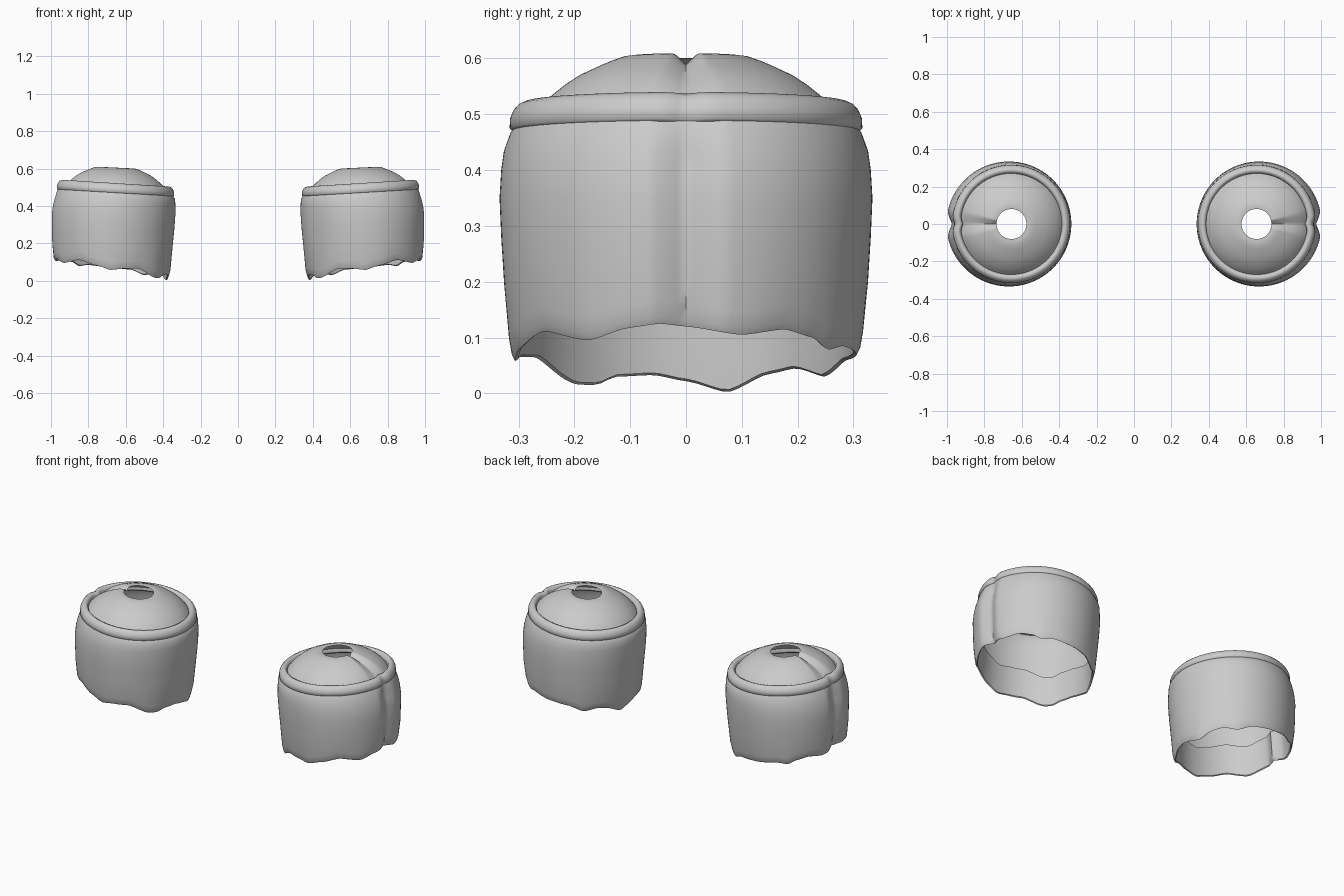
import bpy, bmesh, math

if "Cube" in bpy.data.objects:
    bpy.data.objects.remove(bpy.data.objects["Cube"])

SEG = 120
grey = bpy.data.materials.new("plain_grey")
grey.diffuse_color = (0.6, 0.6, 0.6, 1)
grey.use_nodes = True
grey.node_tree.nodes["Principled BSDF"].inputs["Base Color"].default_value = grey.diffuse_color

# ragged hem height by angle in degrees (0 = outer side)
HEM = [(0, .12), (19, .105), (35, .115), (48, .10), (56, .078), (66, .085),
       (90, .07), (110, .06), (126, .03), (140, .045), (151, .035), (166, .002),
       (180, .022), (191, .033), (204, .03), (212, .015), (220, .016), (242, .065),
       (258, .065), (270, .058), (283, .08), (304, .112), (325, .095),
       (341, .118), (351, .125), (360, .12)]


def hem(a):
    d = math.degrees(a) % 360
    for (a0, z0), (a1, z1) in zip(HEM, HEM[1:]):
        if a0 <= d <= a1:
            t = (d - a0) / (a1 - a0)
            t = .5 * t + .5 * t * t * (3 - 2 * t)
            return z0 + (z1 - z0) * t


def crease(a, width):
    """1 in the middle of the outer side, falling to 0 at the given angle."""
    d = abs((a + math.pi) % (2 * math.pi) - math.pi)
    return max(0, 1 - d / width)


def tilt(a):
    return .018 * math.cos(a)


def lathe(name, rows, point, closed=False, smooth=40):
    """Sweep profile rows around the cup, then mirror it to the other side."""
    bm = bmesh.new()
    rings = []
    for row in rows:
        rings.append([bm.verts.new(point(row, 2 * math.pi * i / SEG)) for i in range(SEG)])
    pairs = list(zip(rings, rings[1:]))
    if closed:
        pairs.append((rings[-1], rings[0]))
    for lo, hi in pairs:
        for i in range(SEG):
            j = (i + 1) % SEG
            bm.faces.new((lo[i], lo[j], hi[j], hi[i]))
    mesh = bpy.data.meshes.new(name)
    bm.to_mesh(mesh)
    bm.free()
    mesh.materials.append(grey)
    ob = bpy.data.objects.new(name, mesh)
    bpy.context.collection.objects.link(ob)
    mod = ob.modifiers.new("other_side", 'MIRROR')
    mod.use_mirror_merge = False
    bpy.ops.object.select_all(action='DESELECT')
    ob.select_set(True)
    bpy.context.view_layer.objects.active = ob
    bpy.ops.object.shade_smooth_by_angle(angle=math.radians(smooth))
    return ob


# wall: (kind, height, radius, centre x); the hem folds up inside
WALL = [("hem", .17, .292, .672), ("hem", .05, .297, .678), ("hem", .004, .300, .680),
        ("hem", 0, .306, .680), ("hem", .012, .312, .680), ("hem", .04, .317, .678),
        ("flat", .20, .326, .674), ("flat", .28, .331, .671), ("flat", .35, .334, .669),
        ("flat", .40, .331, .666), ("flat", .435, .326, .662), ("rim", .465, .315, .658),
        ("rim", .490, .300, .657)]


def wall_point(row, a):
    kind, h, r, cx = row
    if kind == "hem":
        z = h + hem(a)
    else:
        z = h + (tilt(a) if kind == "rim" else 0)
    depth = .012 if kind == "rim" else .03
    r -= depth * crease(a, .2)
    return cx + r * math.cos(a), r * math.sin(a), z


lathe("cup_wall", WALL, wall_point, smooth=50)

# rolled rim: tilted rounded band
RIM = [(.270, -.012), (.285, -.024), (.309, -.025), (.316, -.018), (.315, 0),
       (.309, .014), (.300, .024), (.288, .029), (.277, .024), (.270, .010)]


def rim_point(row, a):
    r = row[0] - .014 * crease(a, .13)
    z = .493 + row[1] + tilt(a) - .003 * crease(a, .13)
    return .657 + r * math.cos(a), r * math.sin(a), z


lathe("rolled_rim", RIM, rim_point, closed=True, smooth=50)

# domed cap with a round hole and a creased outer side
DOME = [(.279, .490), (.268, .503), (.255, .519), (.240, .534), (.215, .554), (.190, .570),
        (.160, .584), (.135, .595), (.112, .603), (.095, .605), (.080, .604)]


def dome_point(row, a):
    r, z = row
    c = crease(a, .24)
    z += tilt(a) * (r / .28) ** 2 * .7 - .02 * c + .003 * math.cos(a)
    return .655 + r * math.cos(a), r * math.sin(a), z


lathe("domed_cap", DOME, dome_point, smooth=50)
